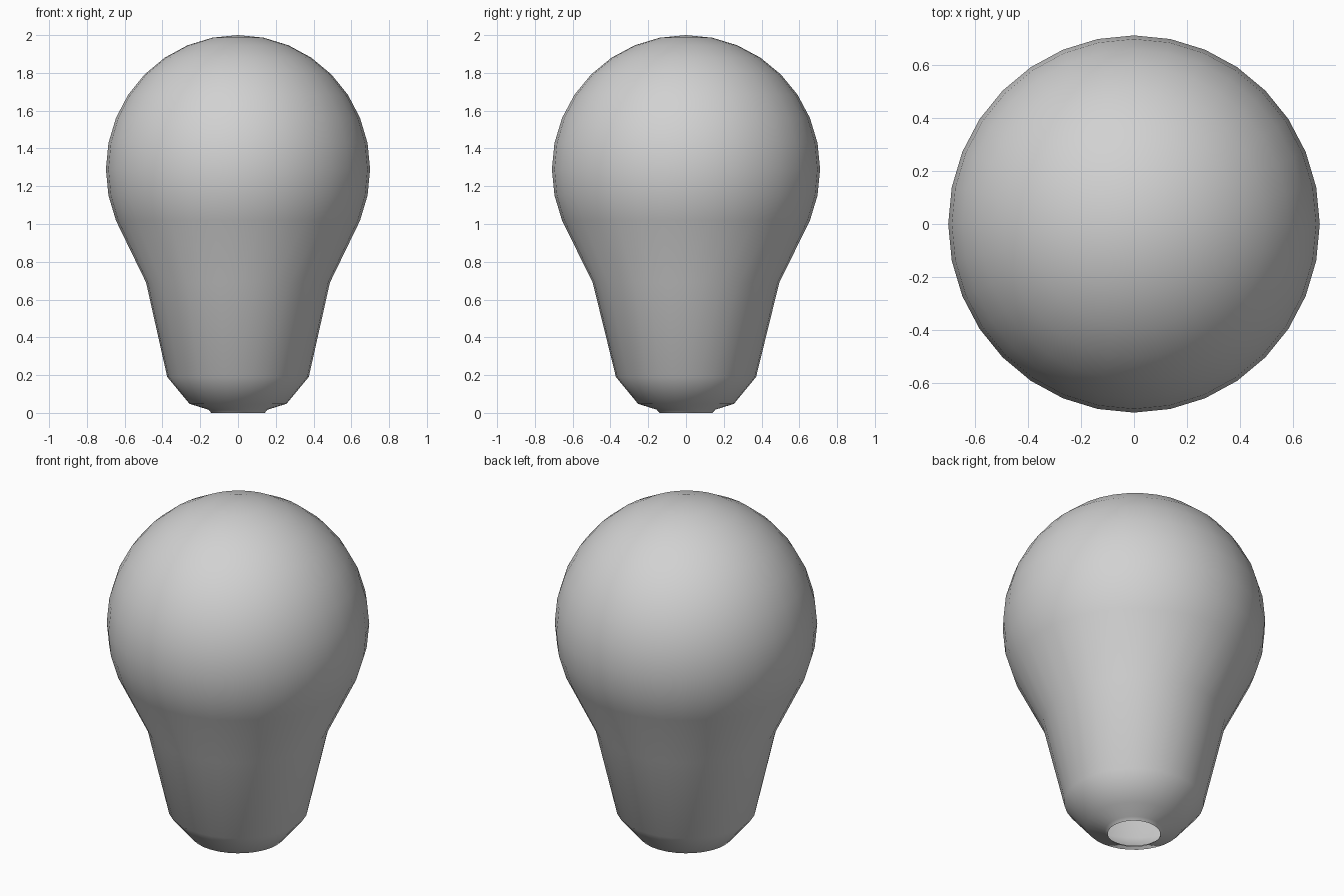
import bpy, bmesh
from math import sin, cos, pi, radians

cube = bpy.data.objects.get("Cube")
if cube:
    bpy.data.objects.remove(cube, do_unlink=True)

SIDES = 32
STEP = 2 * pi / SIDES
RADIUS, CENTRE = 0.71, 1.29

# Neck profile from the open lip upwards, then the round globe
profile = [(0.14, 0.0), (0.155, 0.017), (0.254, 0.048), (0.371, 0.19), (0.494, 0.69)]
profile += [(RADIUS * cos(i * STEP), CENTRE + RADIUS * sin(i * STEP)) for i in range(-2, 8)]


def lathe(name, points, top_z, material):
    """Turn a profile into a shell, closed at the top and open below."""
    bm = bmesh.new()
    rings = []
    for r, z in points:
        squash = 0.985 if z > 0.5 else 1.01  # slightly oval globe and base
        rings.append([bm.verts.new((r * squash * cos(k * STEP), r * sin(k * STEP), z))
                      for k in range(SIDES)])
    tip = bm.verts.new((0, 0, top_z))
    for k in range(SIDES):
        n = (k + 1) % SIDES
        for low, high in zip(rings, rings[1:]):
            bm.faces.new((low[k], low[n], high[n], high[k]))
        bm.faces.new((rings[-1][k], rings[-1][n], tip))
    mesh = bpy.data.meshes.new(name)
    bm.to_mesh(mesh)
    bm.free()
    mesh.materials.append(material)
    obj = bpy.data.objects.new(name, mesh)
    bpy.context.collection.objects.link(obj)
    return obj


# Plain light grey
grey = bpy.data.materials.new("light_grey")
grey.use_nodes = True
colour = (0.64, 0.64, 0.64, 1)
grey.diffuse_color = colour
grey.node_tree.nodes["Principled BSDF"].inputs["Base Color"].default_value = colour

# Bulb shell
bulb = lathe("bulb_shell", profile, CENTRE + RADIUS, grey)
bpy.ops.object.select_all(action="DESELECT")
bulb.select_set(True)
bpy.context.view_layer.objects.active = bulb
bpy.ops.object.shade_smooth_by_angle(angle=radians(40))
